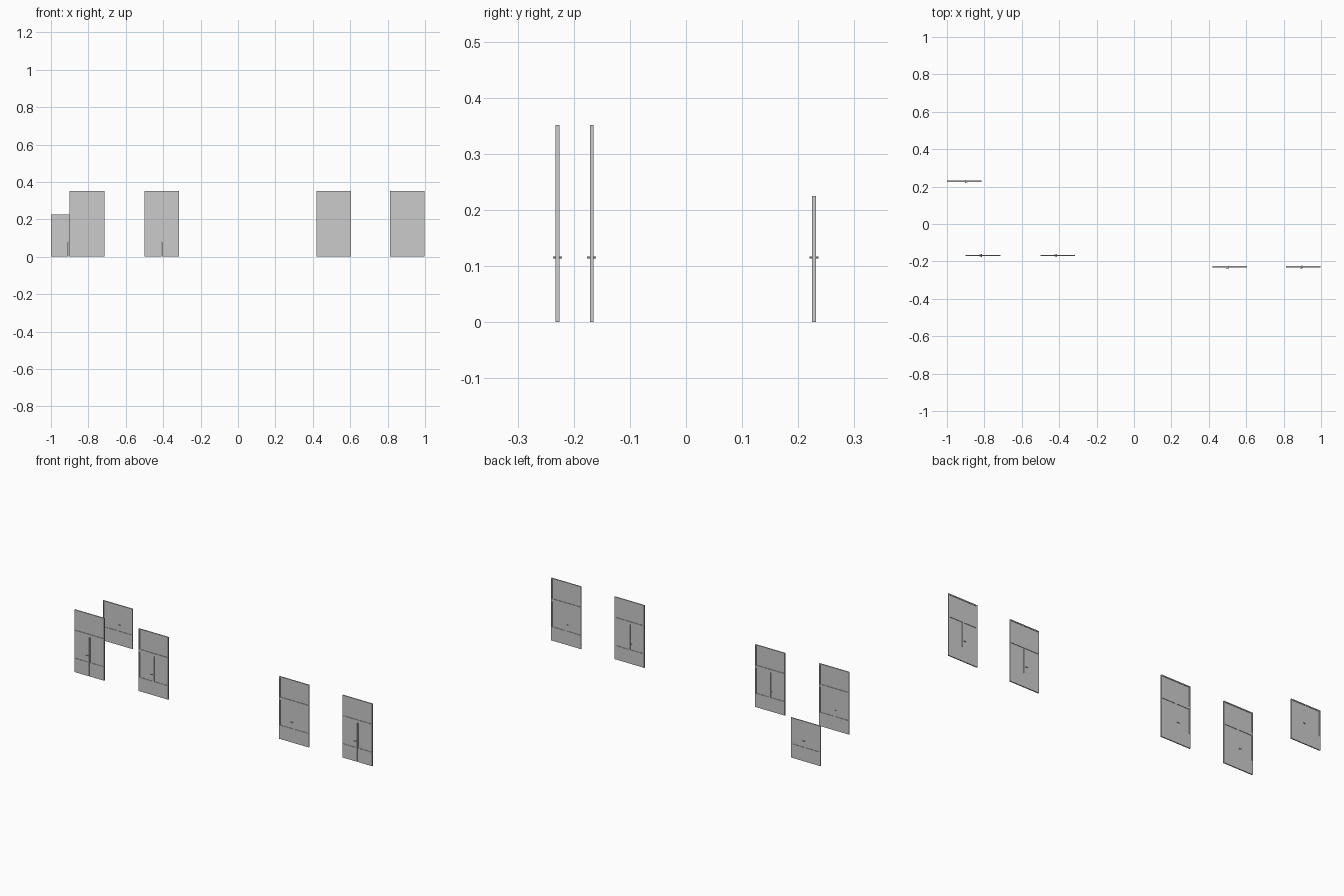
import bpy, bmesh
from mathutils import Matrix, Vector

if "Cube" in bpy.data.objects:
    bpy.data.objects.remove(bpy.data.objects["Cube"])

W, T = 0.185, 0.0066          # unit width and frame depth
DOOR_H, FULL_H = 0.225, 0.351


def box(bm, x0, x1, z0, z1, depth, y=0.0):
    m = Matrix.Translation(((x0 + x1) / 2, y, (z0 + z1) / 2)) @ \
        Matrix.Diagonal((x1 - x0, depth, z1 - z0, 1))
    bmesh.ops.create_cube(bm, size=1, matrix=m)


def finish(bm, name, loc, flip):
    if flip:
        bmesh.ops.scale(bm, vec=Vector((-1, -1, 1)), verts=bm.verts)
    me = bpy.data.meshes.new(name)
    bm.to_mesh(me)
    bm.free()
    ob = bpy.data.objects.new(name, me)
    ob.location = loc
    bpy.context.collection.objects.link(ob)
    return ob


def door(tag, x, y, tall=True, flip=False):
    loc, h, f = (x, y, 0), W / 2, 0.006
    top = FULL_H if tall else DOOR_H

    # outer frame with transom bar
    bm = bmesh.new()
    for s in (-1, 1):
        a, b = sorted((s * h, s * (h - f)))
        box(bm, a, b, 0, top, T)
    box(bm, -h + f, h - f, top - f, top, T)
    if tall:
        box(bm, -h + f, h - f, 0.220, 0.236, T)
    finish(bm, tag + "_frame", loc, flip)

    # two leaves: stiles, rails and kick panels
    head = 0.220 if tall else top - f
    bm = bmesh.new()
    for s in (-1, 1):
        a, b = sorted((s * 0.0004, s * (h - f)))
        box(bm, a, b, 0, 0.078, T * 0.9)
        a, b = sorted((s * 0.0004, s * 0.005))
        box(bm, a, b, 0.078, head, T * 0.9)
    finish(bm, tag + "_leaves", loc, flip)

    # glass panes
    bm = bmesh.new()
    box(bm, -h + f, h - f, 0.078, head, 0.0012)
    if tall:
        box(bm, -h + f, h - f, 0.236, top - f, 0.0012)
    finish(bm, tag + "_glass", loc, flip)

    # handle: spindle through the leaf with a lever on each side
    bm = bmesh.new()
    hx, hz = -0.0075, 0.115
    bmesh.ops.create_cone(bm, cap_ends=True, segments=10, radius1=0.0018,
                          radius2=0.0018, depth=0.016,
                          matrix=Matrix.Translation((hx, 0, hz)) @ Matrix.Rotation(1.5707963, 4, 'X'))
    for s in (-1, 1):
        box(bm, hx - 0.011, hx + 0.003, hz - 0.0015, hz + 0.0015, 0.002, s * 0.007)
    finish(bm, tag + "_handle", loc, flip)


door("back_door", -0.9075, 0.228, tall=False, flip=True)
door("left_door_outer", -0.8075, -0.168)
door("left_door_inner", -0.4075, -0.168)
door("right_door_inner", 0.5115, -0.229)
door("right_door_outer", 0.9055, -0.229)
